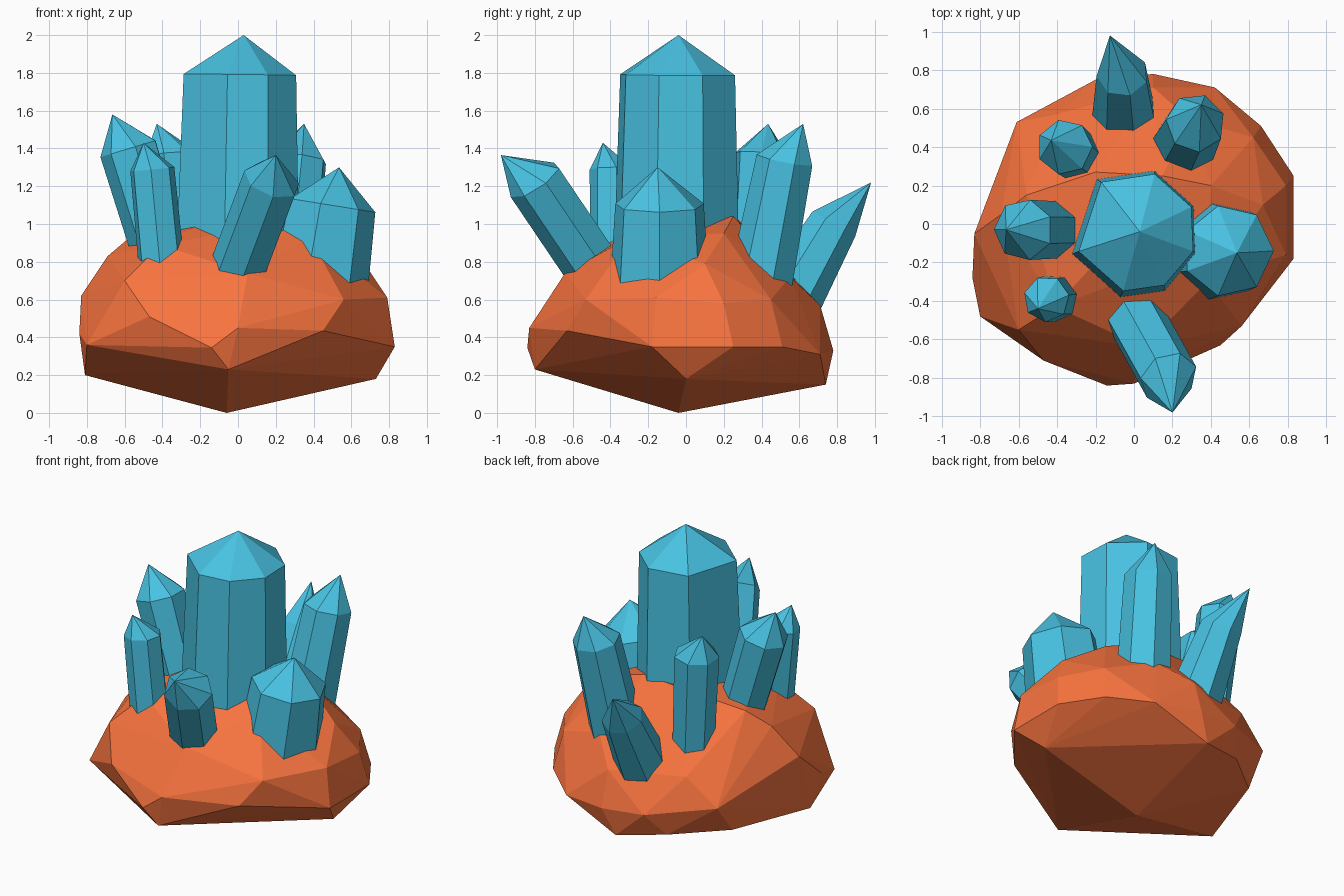
import bpy, bmesh, math
from mathutils import Vector

if "Cube" in bpy.data.objects:
    bpy.data.objects.remove(bpy.data.objects["Cube"])


def material(name, color):
    m = bpy.data.materials.new(name)
    m.diffuse_color = (*color, 1)
    m.use_nodes = True
    m.node_tree.nodes["Principled BSDF"].inputs["Base Color"].default_value = m.diffuse_color
    return m


ORANGE = material("orange_rock", (0.95, 0.175, 0.05))
BLUE = material("blue_crystal", (0.065, 0.54, 0.76))


def finish(bm, name, mat):
    bmesh.ops.recalc_face_normals(bm, faces=bm.faces)
    me = bpy.data.meshes.new(name)
    bm.to_mesh(me)
    bm.free()
    me.materials.append(mat)
    ob = bpy.data.objects.new(name, me)
    bpy.context.collection.objects.link(ob)


# Rock base: faceted boulder wrapped around a few corner points
ROCK = [
    (-.06, -.04, 0), (-.81, -.2, .2), (-.05, -.8, .23), (.73, 0, .18), (.02, .74, .15), (-.62, .38, .22),
    (-.3, .64, .2), (-.8, -.48, .36), (-.14, -.84, .345), (0, -.83, .45), (.45, -.63, .435), (.83, -.18, .35),
    (.83, .25, .35), (.66, .51, .35), (.42, .71, .31), (.1, .78, .33), (-.2, .75, .35), (-.61, .53, .42),
    (-.84, -.28, .42), (-.47, -.71, .51), (-.83, -.05, .62), (.79, .2, .58), (.79, -.16, .61),
    (.56, -.53, .6), (.62, .45, .6), (.1, .71, .57), (-.4, .57, .6), (-.6, -.55, .7), (.05, -.64, .74),
    (.67, .1, .79), (.38, -.3, .93), (.4, .2, .95), (.28, .55, .72), (-.12, .56, .67), (-.69, .05, .83),
    (-.56, .15, .94), (-.41, -.43, .89), (-.2, .27, 1.03), (.15, .25, 1.04), (.2, -.2, 1.0), (-.2, -.2, 1.0),
]
bm = bmesh.new()
for p in ROCK:
    bm.verts.new(p)
hull = bmesh.ops.convex_hull(bm, input=bm.verts)
bmesh.ops.delete(bm, geom=list({v for v in hull["geom_interior"] + hull["geom_unused"]
                                if isinstance(v, bmesh.types.BMVert)}), context='VERTS')
finish(bm, "rock_base", ORANGE)


# Crystal: prism from base to shoulder, then a pointed cap
def crystal(name, base, shoulder, tip, r0, r1, start=0.0, angles=None):
    base, shoulder, tip = Vector(base), Vector(shoulder), Vector(tip)
    axis = (shoulder - base).normalized()
    u = (Vector((1, 0, 0)) - axis * axis.x).normalized()
    w = axis.cross(u)
    angles = angles or [start + 360 * i / 7 for i in range(7)]
    bm = bmesh.new()

    def ring(c, r):
        return [bm.verts.new(c + r * (u * math.cos(math.radians(a)) + w * math.sin(math.radians(a))))
                for a in angles]

    low, high, top = ring(base - axis * 0.18, r0), ring(shoulder, r1), bm.verts.new(tip)
    bm.faces.new(low[::-1])
    for i in range(len(angles)):
        j = (i + 1) % len(angles)
        bm.faces.new((low[i], low[j], high[j], high[i]))
        bm.faces.new((high[i], high[j], top))
    finish(bm, name, BLUE)


crystal("crystal_centre", (0, -.045, .95), (.01, -.04, 1.79), (.03, -.04, 2.0), .345, .315,
        angles=[24, 72, 125, 199, 258, 298, 341])
crystal("crystal_front", (.03, -.53, .83), (.18, -.8, 1.23), (.2, -.98, 1.365), .155, .155, 15)
crystal("crystal_right", (.445, -.14, .82), (.49, -.14, 1.1), (.535, -.15, 1.3), .27, .24, 0)
crystal("crystal_left", (-.44, -.03, .95), (-.575, -.03, 1.4), (-.665, -.03, 1.58), .15, .16, 25)
crystal("crystal_front_left", (-.415, -.385, .87), (-.455, -.39, 1.29), (-.5, -.44, 1.43), .125, .12, 10)
crystal("crystal_back_left", (-.32, .37, .88), (-.36, .4, 1.37), (-.43, .435, 1.53), .135, .145, 0)
crystal("crystal_back_right", (.265, .42, .8), (.32, .525, 1.34), (.35, .62, 1.53), .175, .155, 20)
crystal("crystal_back", (-.05, .6, .69), (-.06, .78, 1.0), (-.125, .98, 1.22), .18, .135, 30)
